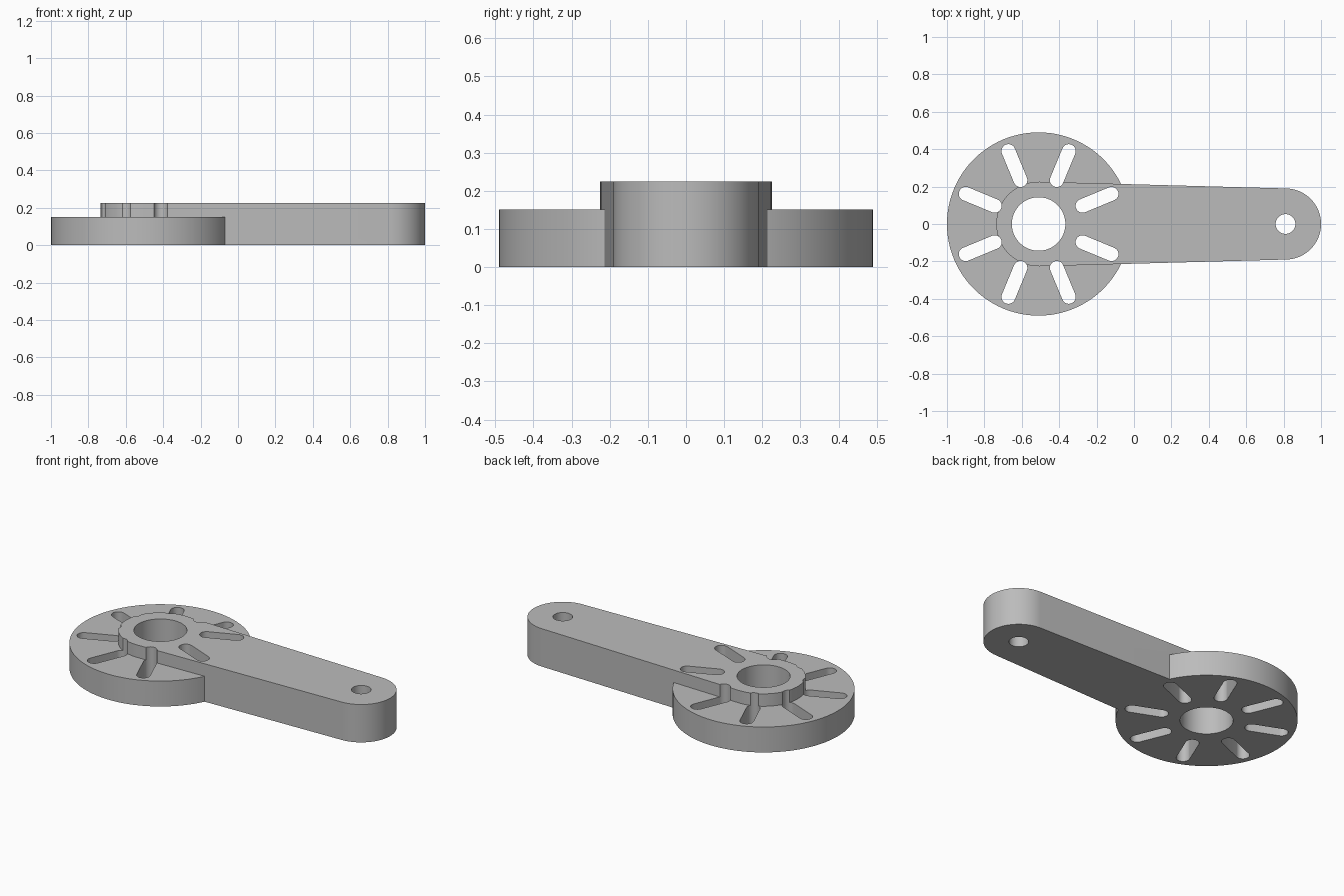
import bpy
import bmesh
from math import acos, cos, sin, pi, radians

if "Cube" in bpy.data.objects:
    bpy.data.objects.remove(bpy.data.objects["Cube"], do_unlink=True)

HUB_X, TIP_X = -0.51, 0.81
HUB_R, TIP_R = 0.226, 0.19
DISC_R, DISC_H, ARM_H = 0.49, 0.151, 0.225

grey = bpy.data.materials.new("plain grey")
grey.use_nodes = True
GREY = (0.5, 0.5, 0.5, 1)
grey.diffuse_color = GREY
grey.node_tree.nodes["Principled BSDF"].inputs["Base Color"].default_value = GREY


def arc(cx, cy, r, start, end, n):
    return [(cx + r * cos(start + (end - start) * i / n),
             cy + r * sin(start + (end - start) * i / n)) for i in range(n + 1)]


def circle(cx, r, n=96):
    return arc(cx, 0, r, 0, 2 * pi, n)[:-1]


def prism_object(name, outlines, low, high):
    """Extrude one or more closed outlines between two heights."""
    bm = bmesh.new()
    for outline in outlines:
        face = bm.faces.new([bm.verts.new((x, y, low)) for x, y in outline])
        grown = bmesh.ops.extrude_face_region(bm, geom=[face])["geom"]
        top = [g for g in grown if isinstance(g, bmesh.types.BMVert)]
        bmesh.ops.translate(bm, verts=top, vec=(0, 0, high - low))
    bmesh.ops.recalc_face_normals(bm, faces=bm.faces)
    mesh = bpy.data.meshes.new(name)
    bm.to_mesh(mesh)
    bm.free()
    mesh.materials.append(grey)
    obj = bpy.data.objects.new(name, mesh)
    bpy.context.collection.objects.link(obj)
    return obj


def slot(angle, inner=0.254, outer=0.422, r=0.037):
    """Round-ended slot pointing outward from the hub."""
    ends = ((outer, angle - pi / 2), (inner, angle + pi / 2))
    return [p for d, a in ends
            for p in arc(HUB_X + d * cos(angle), d * sin(angle), r, a, a + pi, 16)]


# Tapered arm whose straight sides are tangent to both round ends
tangent = acos((HUB_R - TIP_R) / (TIP_X - HUB_X))
arm_outline = (arc(TIP_X, 0, TIP_R, -tangent, tangent, 48)
               + arc(HUB_X, 0, HUB_R, tangent, 2 * pi - tangent, 48))
arm = prism_object("arm", [arm_outline], 0, ARM_H)

# Round base disc, which becomes the single crank body
body = prism_object("crank_body", [circle(HUB_X, DISC_R)], 0, DISC_H)

# Hub bore, tip hole and ring of slots
holes = [circle(HUB_X, 0.143), circle(TIP_X, 0.053, 48)]
holes += [slot(radians(22.5 + 45 * i)) for i in range(8)]
cutter = prism_object("hole_cutter", holes, -0.1, ARM_H + 0.1)

# Fuse the parts and cut the holes
for operation, tool in (("UNION", arm), ("DIFFERENCE", cutter)):
    mod = body.modifiers.new(operation.lower(), "BOOLEAN")
    mod.operation = operation
    mod.solver = "EXACT"
    mod.object = tool
    tool.hide_render = True
bpy.context.view_layer.objects.active = body
body.select_set(True)
for mod in list(body.modifiers):
    bpy.ops.object.modifier_apply(modifier=mod.name)
for tool in (arm, cutter):
    bpy.data.objects.remove(tool, do_unlink=True)

# Smooth round walls, crisp rims
bpy.ops.object.shade_smooth_by_angle(angle=radians(30))
